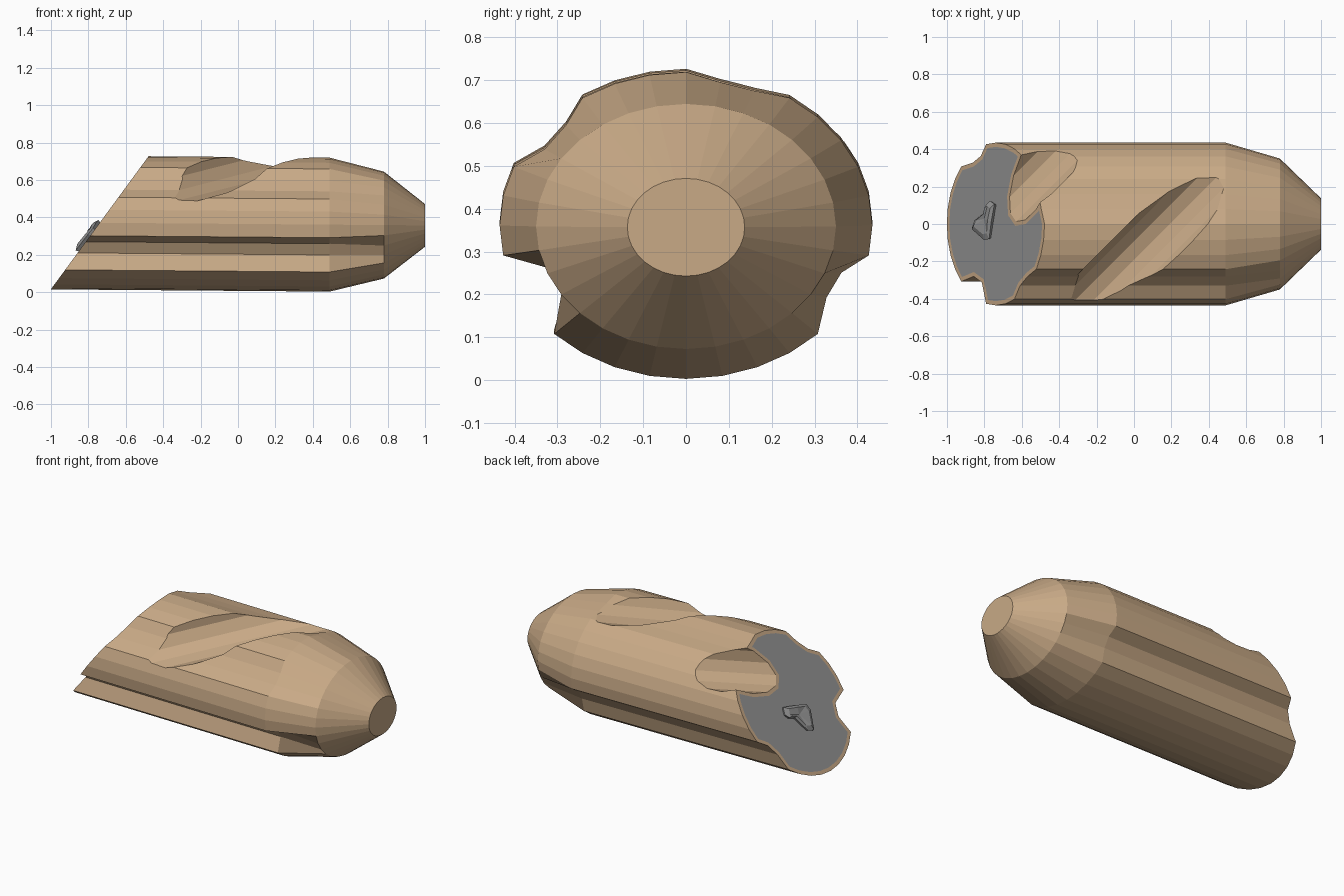
import bpy, bmesh, math
from mathutils import Vector

if "Cube" in bpy.data.objects:
    bpy.data.objects.remove(bpy.data.objects["Cube"])

SIDES, RY, RZ = 32, 0.435, 0.358
CUT_P = Vector((-1.0, 0, 0.016))
CUT_N = Vector((-0.711, 0, 0.522)).normalized()   # slanted rear cut


def material(name, rgb):
    m = bpy.data.materials.new(name)
    m.diffuse_color = (*rgb, 1)
    m.use_nodes = True
    m.node_tree.nodes["Principled BSDF"].inputs["Base Color"].default_value = m.diffuse_color
    return m


tan = material("tan_metal", (0.58, 0.40, 0.24))
grey = material("grey_core", (0.30, 0.30, 0.30))


def to_object(name, bm, mats):
    bmesh.ops.recalc_face_normals(bm, faces=bm.faces[:])
    me = bpy.data.meshes.new(name)
    bm.to_mesh(me)
    bm.free()
    ob = bpy.data.objects.new(name, me)
    bpy.context.collection.objects.link(ob)
    for m in mats:
        me.materials.append(m)
    return ob


# Long shallow grooves: section points (y, z from axis) pushed inward, by index from the top
DENTS = {1: (0.08, 0.334), 2: (0.16, 0.314),
         10: (0.363, -0.11), 11: (0.328, -0.168),
         21: (-0.28, -0.162), 22: (-0.312, -0.102),
         27: (-0.33, 0.178), 28: (-0.28, 0.234)}


def ring(bm, x, ry, rz, dented):
    verts = []
    for i in range(SIDES):
        a = math.tau * i / SIDES
        y, z = ry * math.sin(a), rz * math.cos(a)
        if dented and i in DENTS:
            y, z = DENTS[i]
        verts.append(bm.verts.new((x, y, 0.365 - 0.008 * x + z)))
    return verts


# Body: grooved shank, tapered nose, slanted rear cut
bm = bmesh.new()
rings = [ring(bm, -1.25, RY, RZ, True), ring(bm, 0.49, RY, RZ, True),
         ring(bm, 0.78, 0.35, 0.286, False), ring(bm, 1.0, 0.137, 0.114, False)]
for a, b in zip(rings, rings[1:]):
    for i in range(SIDES):
        j = (i + 1) % SIDES
        bm.faces.new((a[i], a[j], b[j], b[i]))
bm.faces.new(rings[-1])
res = bmesh.ops.bisect_plane(bm, geom=bm.verts[:] + bm.edges[:] + bm.faces[:],
                             plane_co=CUT_P, plane_no=CUT_N, clear_outer=True)
edges = [e for e in bm.edges if e.is_boundary]
bmesh.ops.holes_fill(bm, edges=edges, sides=0)
body = to_object("body", bm, [tan, grey])


# Diagonal scooped grooves: each cutter is given by the line of its lowest edge
def scoop(start, end, r):
    a, b = Vector(start), Vector(end)
    d = (b - a).normalized()
    side = d.cross(Vector((0, 0, 1))).normalized()
    up = side.cross(d)
    bpy.ops.mesh.primitive_cylinder_add(vertices=14, radius=r, depth=2.4,
                                        location=(a + b) / 2 + up * r,
                                        rotation=d.to_track_quat('Z', 'Y').to_euler())
    cutter = bpy.context.object
    cutter.hide_render = True
    mod = body.modifiers.new("scoop", 'BOOLEAN')
    mod.object, mod.operation, mod.solver = cutter, 'DIFFERENCE', 'EXACT'
    bpy.context.view_layer.objects.active = body
    bpy.ops.object.modifier_apply(modifier=mod.name)
    bpy.data.objects.remove(cutter)


scoop((-0.21, -0.40, 0.49), (0.44, 0.25, 0.655), 0.16)
scoop((-0.65, 0.16, 0.475), (-0.41, 0.40, 0.525), 0.15)

# Grey core with a tan rim on the cut face
bm = bmesh.new()
bm.from_mesh(body.data)
bmesh.ops.remove_doubles(bm, verts=bm.verts[:], dist=0.003)
bm.normal_update()
for f in bm.faces:
    f.material_index = 0
    f.smooth = False
cap = [f for f in bm.faces if f.normal.dot(CUT_N) > 0.995
       and abs((f.calc_center_median() - CUT_P).dot(CUT_N)) < 0.01]
bmesh.ops.inset_region(bm, faces=cap, thickness=0.022, use_even_offset=True, use_boundary=True)
for f in cap:
    f.material_index = 1
bm.to_mesh(body.data)
bm.free()

# Small rough chip on the core face: outline in x, y laid on the cut plane
OUTLINE = [(-0.76, 0.123), (-0.735, 0.107), (-0.75, 0.016), (-0.765, -0.08), (-0.79, -0.086),
           (-0.855, -0.027), (-0.845, 0.016), (-0.785, 0.064), (-0.775, 0.107)]
bm = bmesh.new()
base = []
for x, y in OUTLINE:
    z = CUT_P.z - CUT_N.x * (x - CUT_P.x) / CUT_N.z
    base.append(Vector((x, y, z)))
mid = sum(base, Vector()) / len(base)
layers = []
for k, (scale, h) in enumerate([(0.92, -0.01), (1.0, 0.014), (0.72, 0.026)]):
    layers.append([bm.verts.new(mid + (p - mid) * scale
                                + CUT_N * (h + 0.004 * k * ((i % 3) - 1) * 0.5))
                   for i, p in enumerate(base)])
n = len(base)
for a, b in zip(layers, layers[1:]):
    for i in range(n):
        bm.faces.new((a[i], a[(i + 1) % n], b[(i + 1) % n], b[i]))
top = bm.verts.new(mid + CUT_N * 0.022)
for i in range(n):
    bm.faces.new((layers[-1][i], layers[-1][(i + 1) % n], top))
bm.faces.new(layers[0])
to_object("core_chip", bm, [grey])
